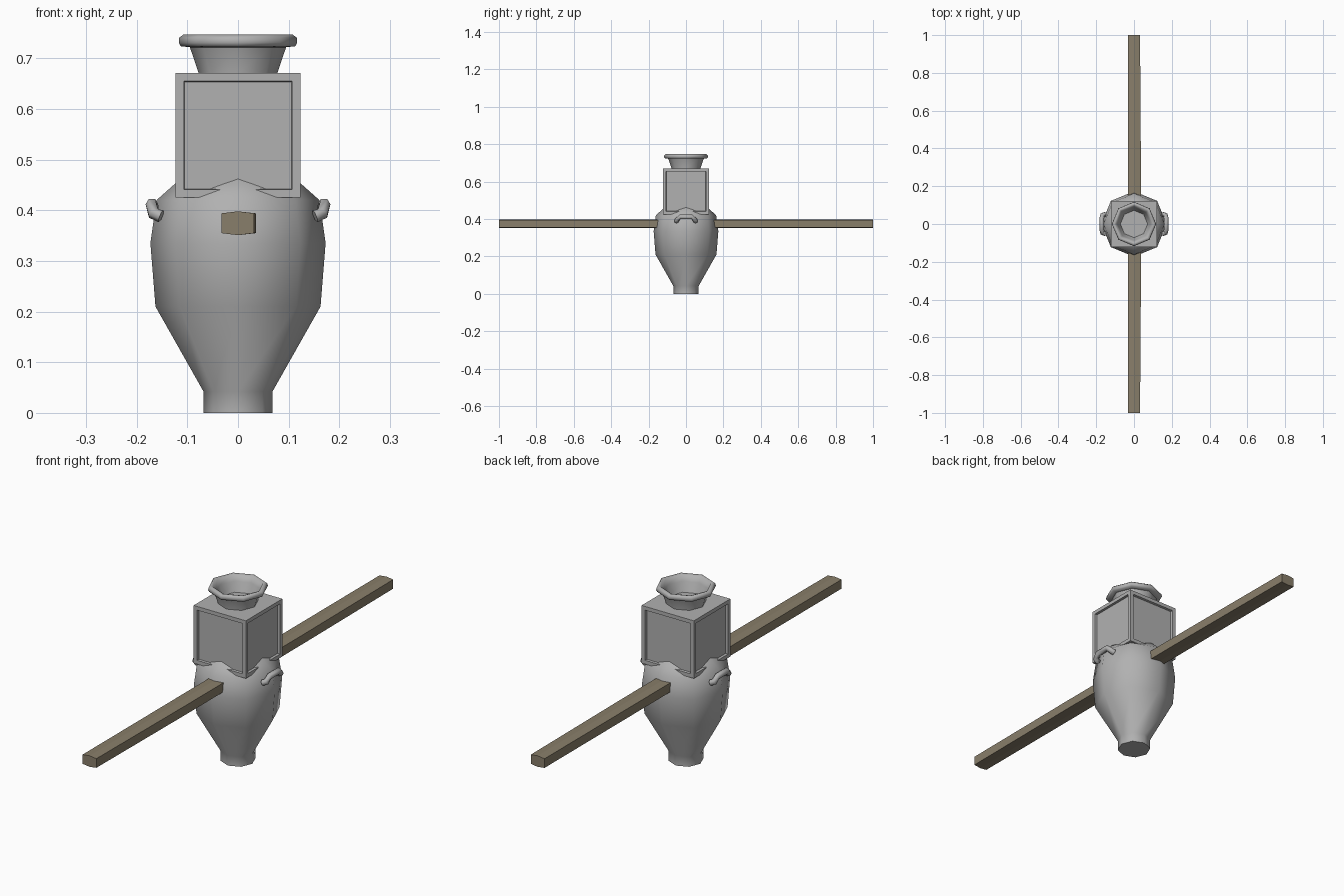
import bpy, bmesh, math
from mathutils import Vector

if "Cube" in bpy.data.objects:
    bpy.data.objects.remove(bpy.data.objects["Cube"])


def material(name, rgb):
    m = bpy.data.materials.new(name)
    m.diffuse_color = (*rgb, 1)
    m.use_nodes = True
    m.node_tree.nodes["Principled BSDF"].inputs["Base Color"].default_value = m.diffuse_color
    return m


STONE = material("grey_stone", (0.44, 0.44, 0.44))
WOOD = material("brown_wood", (0.25, 0.21, 0.145))


def finish(bm, name, mat, smooth=None):
    bmesh.ops.recalc_face_normals(bm, faces=bm.faces)
    me = bpy.data.meshes.new(name)
    bm.to_mesh(me)
    bm.free()
    me.materials.append(mat)
    ob = bpy.data.objects.new(name, me)
    bpy.context.collection.objects.link(ob)
    if smooth:
        bpy.ops.object.select_all(action='DESELECT')
        ob.select_set(True)
        bpy.context.view_layer.objects.active = ob
        bpy.ops.object.shade_smooth_by_angle(angle=math.radians(smooth))
    return ob


def skin(rings, name, mat, smooth=None):
    """Joins equal rings of points into a closed, capped surface."""
    bm = bmesh.new()
    vs = [[bm.verts.new(p) for p in ring] for ring in rings]
    n = len(vs[0])
    for a, b in zip(vs, vs[1:]):
        for i in range(n):
            j = (i + 1) % n
            bm.faces.new((a[i], a[j], b[j], b[i]))
    bm.faces.new(vs[0])
    bm.faces.new(vs[-1])
    return finish(bm, name, mat, smooth)


def lathe(profile, name, sides=8):
    rings = [[(r * math.cos(math.tau * i / sides), r * math.sin(math.tau * i / sides), z)
              for i in range(sides)] for r, z in profile]
    return skin(rings, name, STONE, 60)


# Eight-sided urn body and flared, hollow mouth
lathe([(0.068, 0), (0.068, 0.042), (0.163, 0.21), (0.173, 0.335), (0.161, 0.42),
       (0.125, 0.452), (0.085, 0.485)], "urn_body")
lathe([(0.078, 0.66), (0.078, 0.672), (0.095, 0.722), (0.113, 0.724), (0.117, 0.731),
       (0.116, 0.741), (0.108, 0.747), (0.098, 0.744), (0.088, 0.72), (0.072, 0.68)],
      "urn_mouth")

# Square neck with a recessed panel on each side
bm = bmesh.new()
bmesh.ops.create_cube(bm, size=1)
for v in bm.verts:
    v.co = Vector((v.co.x * 0.246, v.co.y * 0.246, 0.548 + v.co.z * 0.246))
bm.normal_update()
walls = [f for f in bm.faces if abs(f.normal.z) < 0.5]
bmesh.ops.inset_individual(bm, faces=walls, thickness=0.016, use_even_offset=True)
bmesh.ops.inset_individual(bm, faces=walls, thickness=0.002, depth=-0.01)
finish(bm, "square_neck", STONE)

# Carrying pole through the body, slightly thicker in the middle
skin([[(-0.033, y, 0.355), (0, y, 0.351), (w, y, 0.355),
       (w, y, 0.394), (0, y, 0.398), (-0.033, y, 0.394)]
      for y, w in ((-1, 0.032), (-0.4, 0.036), (0.4, 0.036), (1, 0.032))],
     "carrying_pole", WOOD)

# Arched lug handles on both sides
for side, name in ((-1, "left_handle"), (1, "right_handle")):
    path = [Vector(p) for p in ((0.152, -0.052, 0.388), (0.167, -0.048, 0.394),
                                (0.170, -0.032, 0.412), (0.170, 0.032, 0.412),
                                (0.167, 0.048, 0.394), (0.152, 0.052, 0.388))]
    rings = []
    for i, p in enumerate(path):
        t = (path[min(i + 1, 5)] - path[max(i - 1, 0)]).normalized()
        up = Vector((-0.5, 0, 0.87))
        u = (up - t * up.dot(t)).normalized()
        w = t.cross(u)
        ring = [p + 0.0125 * (u * math.cos(a) + w * math.sin(a))
                for a in (math.tau * k / 6 for k in range(6))]
        rings.append([(q.x * side, q.y, q.z) for q in ring])
    skin(rings, name, STONE, 65)
